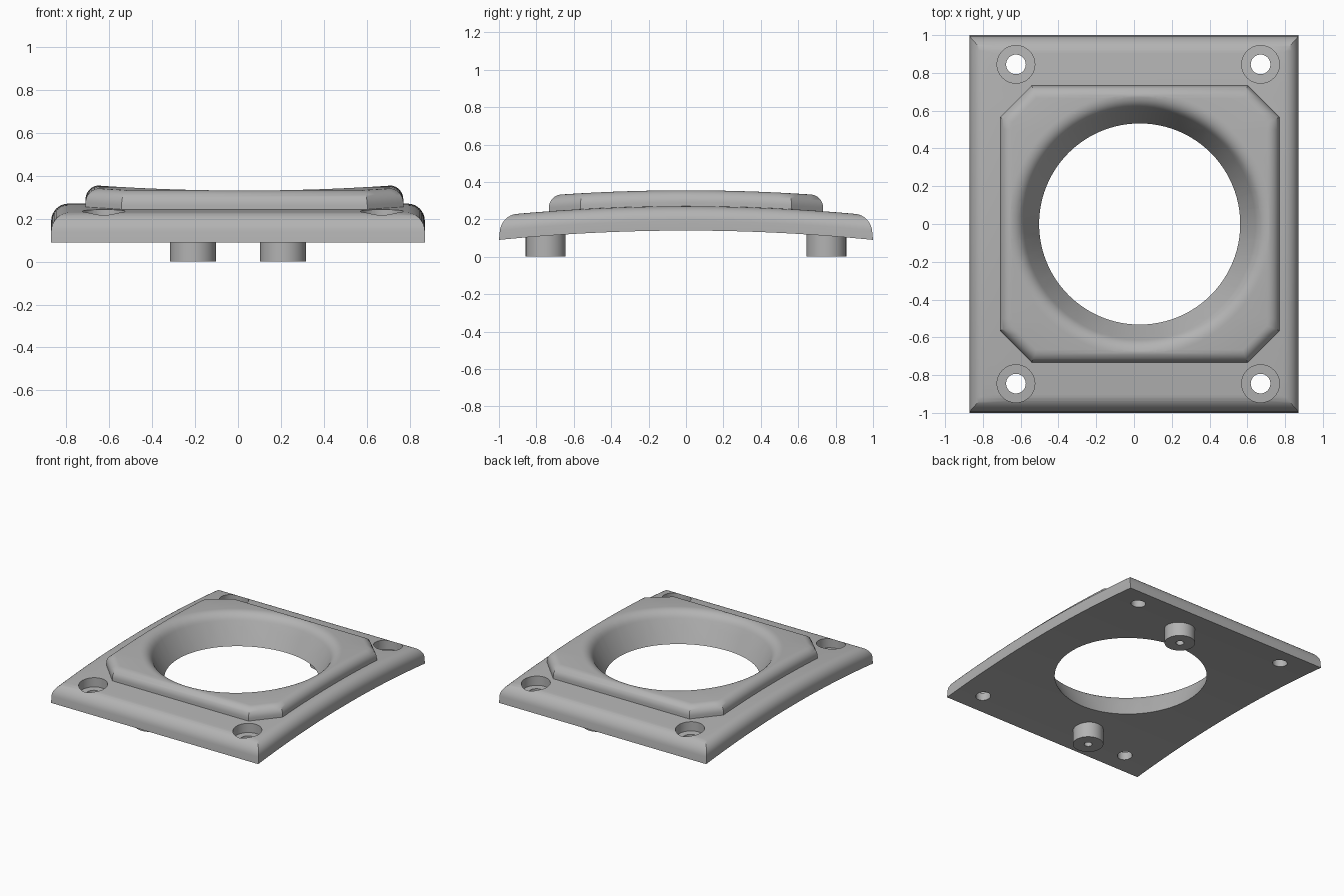
import bpy, bmesh, math
from mathutils import Vector

if "Cube" in bpy.data.objects:
    bpy.data.objects.remove(bpy.data.objects["Cube"])

grey = bpy.data.materials.new("grey")
grey.diffuse_color = (0.45, 0.45, 0.45, 1)
grey.use_nodes = True
grey.node_tree.nodes["Principled BSDF"].inputs["Base Color"].default_value = grey.diffuse_color


def make_object(name, bm):
    bmesh.ops.remove_doubles(bm, verts=bm.verts, dist=1e-5)
    bmesh.ops.recalc_face_normals(bm, faces=bm.faces)
    mesh = bpy.data.meshes.new(name)
    bm.to_mesh(mesh)
    bm.free()
    mesh.materials.append(grey)
    obj = bpy.data.objects.new(name, mesh)
    bpy.context.collection.objects.link(obj)
    return obj


def lathe(name, profile, x, y, sides):
    """Spin (radius, z) points around a vertical axis; the ends lie on the axis."""
    bm = bmesh.new()
    rings = [[bm.verts.new((x + r * math.cos(2 * math.pi * i / sides),
                            y + r * math.sin(2 * math.pi * i / sides), z))
              for i in range(sides)] if r else [bm.verts.new((x, y, z))]
             for r, z in profile]
    for a, b in zip(rings, rings[1:]):
        for i in range(sides):
            j = (i + 1) % sides
            quad = [a[i % len(a)], a[j % len(a)], b[j % len(b)], b[i % len(b)]]
            bm.faces.new(list(dict.fromkeys(quad)))
    return make_object(name, bm)


def inset(points, d):
    """Mitred inset of a convex counter-clockwise outline."""
    out = []
    for i, p in enumerate(points):
        p = Vector(p)
        e1 = (p - Vector(points[i - 1])).normalized()
        e2 = (Vector(points[(i + 1) % len(points)]) - p).normalized()
        n1, n2 = Vector((-e1.y, e1.x)), Vector((-e2.y, e2.x))
        out.append(p + (n1 + n2) * d / (1 + n1.dot(n2)))
    return out


def slab(name, outline, z0, z1, radius, draft=0.0, steps=8):
    """Flat slab with a rounded upper rim and drafted front and back ends."""
    levels = [(0, z0)]
    for k in range(steps + 1):
        a = math.pi / 2 * k / steps
        levels.append((radius * (1 - math.cos(a)), z1 - radius * (1 - math.sin(a))))
    bm = bmesh.new()
    rings = [[bm.verts.new((p.x, p.y * (1 - draft * (z - z0)), z))
              for p in inset(outline, d)] for d, z in levels]
    n = len(outline)
    for a, b in zip(rings, rings[1:]):
        for i in range(n):
            bm.faces.new((a[i], a[(i + 1) % n], b[(i + 1) % n], b[i]))
    bm.faces.new(rings[0][::-1])
    bm.faces.new(rings[-1])
    return make_object(name, bm)


def combine(obj, other, operation):
    mod = obj.modifiers.new(operation, 'BOOLEAN')
    mod.operation, mod.solver, mod.object = operation, 'EXACT', other
    bpy.context.view_layer.objects.active = obj
    bpy.ops.object.modifier_apply(modifier=mod.name)
    bpy.data.objects.remove(other)


def shade(obj, angle):
    bpy.ops.object.select_all(action='DESELECT')
    obj.select_set(True)
    bpy.context.view_layer.objects.active = obj
    bpy.ops.object.shade_smooth_by_angle(angle=math.radians(angle))


# Base plate and the raised chamfered pad on top of it
plate = slab("mounting_plate", [(-.87, -1), (.87, -1), (.87, 1), (-.87, 1)],
             .14, .27, .08, draft=.1)
cx, hx, hy, c = .03, .74, .733, .168
pad = slab("raised_pad", [(cx - hx + c, -hy), (cx + hx - c, -hy), (cx + hx, -hy + c),
                          (cx + hx, hy - c), (cx + hx - c, hy), (cx - hx + c, hy),
                          (cx - hx, hy - c), (cx - hx, -hy + c)], .2, .355, .065)
combine(plate, pad, 'UNION')

# Large conical opening with a rounded lip
p0, p1, p2 = Vector((.613, .301)), Vector((.64, .355)), Vector((.70, .3551))
lip = [tuple(p0 * (1 - t) ** 2 + p1 * 2 * t * (1 - t) + p2 * t * t)
       for t in [k / 8 for k in range(9)]]
opening = lathe("opening_cutter", [(0, .1), (.5325, .1), (.5325, .14)] + lip
                + [(.70, .45), (0, .45)], cx, 0, 96)
combine(plate, opening, 'DIFFERENCE')

# Four counterbored screw holes
for x in (-.625, .67):
    for y in (-.845, .845):
        bore = lathe("screw_cutter", [(0, .05), (.052, .05), (.052, .2), (.1, .2),
                                      (.1, .4), (0, .4)], x, y, 40)
        combine(plate, bore, 'DIFFERENCE')

# Arch the whole plate gently from front to back
bm = bmesh.new()
bm.from_mesh(plate.data)
for k in range(-11, 12):
    bmesh.ops.bisect_plane(bm, geom=bm.verts[:] + bm.edges[:] + bm.faces[:], dist=1e-5,
                           plane_co=(0, k / 12, 0), plane_no=(0, 1, 0))
bmesh.ops.triangulate(bm, faces=[f for f in bm.faces if len(f.verts) > 4])
for v in bm.verts:
    v.co.z -= v.co.y ** 2 / 20
bm.to_mesh(plate.data)
bm.free()
shade(plate, 28)

# Two hollow locating pegs underneath, set diagonally
for name, s in (("front_peg", -1), ("back_peg", 1)):
    peg = lathe(name, [(0, .1), (.028, .1), (.028, 0), (.107, 0), (.107, .125), (0, .125)],
                .21 * s, .75 * s, 40)
    shade(peg, 30)
